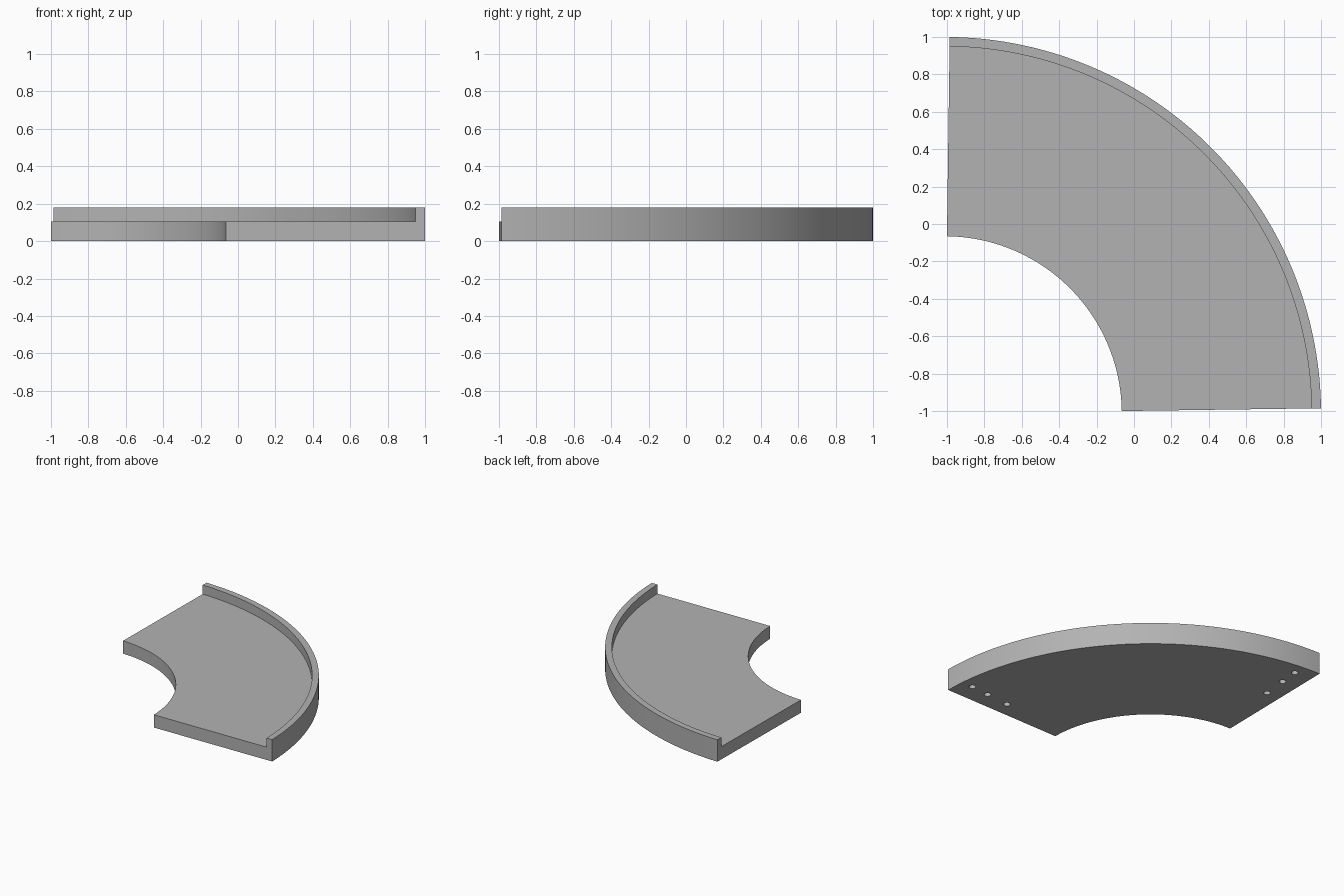
import bpy, bmesh
from math import radians, cos, sin, pi
from mathutils import Matrix

cube = bpy.data.objects.get("Cube")
if cube:
    bpy.data.objects.remove(cube, do_unlink=True)

CENTRE = -1.0133          # x and y of the bend's centre
START, END = radians(0.8), radians(89.2)
SEGMENTS = 64
R_IN, R_LIP, R_OUT = 0.948, 1.963, 2.0133
DECK, LIP = 0.105, 0.18

grey = bpy.data.materials.new("mid_grey")
grey.use_nodes = True
colour = (0.45, 0.45, 0.45, 1)
grey.diffuse_color = colour
grey.node_tree.nodes["Principled BSDF"].inputs["Base Color"].default_value = colour


def polar(radius, angle, z):
    return (CENTRE + radius * cos(angle), CENTRE + radius * sin(angle), z)


def make_object(name, bm):
    bmesh.ops.recalc_face_normals(bm, faces=bm.faces)
    mesh = bpy.data.meshes.new(name)
    bm.to_mesh(mesh)
    bm.free()
    mesh.materials.append(grey)
    obj = bpy.data.objects.new(name, mesh)
    bpy.context.collection.objects.link(obj)
    return obj


# Curved deck with raised outer lip: L-shaped section swept round the bend
section = [(R_IN, 0), (R_OUT, 0), (R_OUT, LIP), (R_LIP, LIP), (R_LIP, DECK), (R_IN, DECK)]
bm = bmesh.new()
rings = []
for i in range(SEGMENTS + 1):
    angle = START + (END - START) * i / SEGMENTS
    rings.append([bm.verts.new(polar(r, angle, z)) for r, z in section])
for a, b in zip(rings, rings[1:]):
    for j in range(len(section)):
        k = (j + 1) % len(section)
        bm.faces.new((a[j], a[k], b[k], b[j]))
bm.faces.new(rings[0])
bm.faces.new(rings[-1])
track = make_object("curved_track", bm)

# Blind peg holes under both ends
bm = bmesh.new()
for angle in (radians(5.4), radians(84.6)):
    for radius in (1.912, 1.75, 1.543):
        bmesh.ops.create_cone(bm, cap_ends=True, segments=24, radius1=0.026, radius2=0.026,
                              depth=0.12, matrix=Matrix.Translation(polar(radius, angle, 0)))
cutter = make_object("peg_hole_cutter", bm)
cutter.hide_render = True

holes = track.modifiers.new("peg_holes", "BOOLEAN")
holes.operation = "DIFFERENCE"
holes.solver = "EXACT"
holes.object = cutter

# Bake the cut, then smooth the curved walls
bpy.ops.object.select_all(action="DESELECT")
bpy.context.view_layer.objects.active = track
track.select_set(True)
bpy.ops.object.modifier_apply(modifier=holes.name)
bpy.data.objects.remove(cutter, do_unlink=True)
bpy.ops.object.shade_smooth_by_angle(angle=radians(30))
